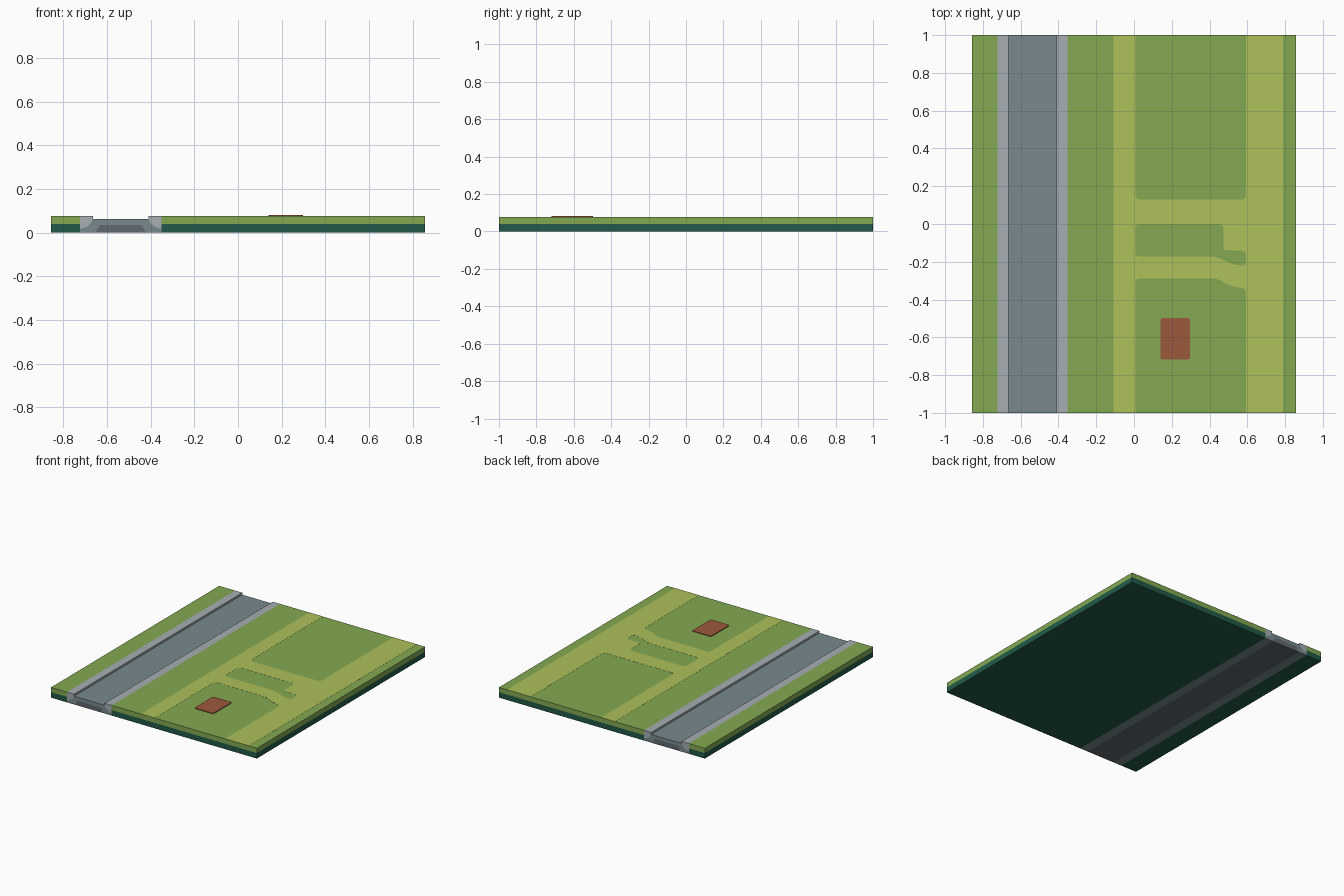
import bpy, bmesh
from mathutils import Vector

if "Cube" in bpy.data.objects:
    bpy.data.objects.remove(bpy.data.objects["Cube"])

TOP, MID = 0.077, 0.041
CX = -0.5375            # road centre line
IN, OUT = 0.127, 0.186  # kerb inner and outer offset


def mat(name, rgb):
    lin = [((c / 255 + 0.055) / 1.055) ** 2.4 for c in rgb]
    m = bpy.data.materials.new(name)
    m.diffuse_color = (*lin, 1)
    m.use_nodes = True
    m.node_tree.nodes["Principled BSDF"].inputs["Base Color"].default_value = m.diffuse_color
    return m


GRASS = mat("grass_green", (131, 169, 81))
PATH = mat("path_yellow_green", (173, 193, 90))
EARTH = mat("dark_green", (34, 90, 72))
ROAD = mat("road_grey", (120, 138, 142))
KERB = mat("kerb_light_grey", (166, 174, 178))
CORE = mat("core_dark_grey", (96, 104, 112))
BROWN = mat("brick_brown", (156, 88, 60))


def add(name, me, m):
    o = bpy.data.objects.new(name, me)
    me.materials.clear()
    me.materials.append(m)
    bpy.context.collection.objects.link(o)
    return o


def prism(name, pts, vec, m):
    """Extrude a closed polygon along a vector."""
    bm = bmesh.new()
    f = bm.faces.new([bm.verts.new(p) for p in pts])
    r = bmesh.ops.extrude_face_region(bm, geom=[f], use_keep_orig=True)
    bmesh.ops.translate(bm, vec=vec, verts=[g for g in r["geom"] if isinstance(g, bmesh.types.BMVert)])
    bmesh.ops.recalc_face_normals(bm, faces=bm.faces)
    me = bpy.data.meshes.new(name)
    bm.to_mesh(me)
    bm.free()
    return add(name, me, m)


def along(name, prof, m):
    """Profile in x,z running the full length in y."""
    return prism(name, [(x, -1, z) for x, z in prof], (0, 2, 0), m)


def box_strip(name, x0, x1, z0, z1, m):
    return along(name, [(x0, z0), (x1, z0), (x1, z1), (x0, z1)], m)


def rounded(pts, n=4):
    """Points (x, y, r) to an outline with rounded corners."""
    out = []
    for i, (x, y, r) in enumerate(pts):
        p = Vector((x, y))
        if r == 0:
            out.append(p)
            continue
        a = p + (Vector(pts[i - 1][:2]) - p).normalized() * r
        b = p + (Vector(pts[(i + 1) % len(pts)][:2]) - p).normalized() * r
        for k in range(n + 1):
            t = k / n
            out.append(a * (1 - t) ** 2 + p * 2 * t * (1 - t) + b * t * t)
    return out


def flat_plate(name, outlines, z0, z1, m):
    """Filled outline, further outlines are holes."""
    cu = bpy.data.curves.new(name, "CURVE")
    cu.dimensions, cu.fill_mode = "2D", "BOTH"
    cu.extrude = (z1 - z0) / 2
    for pts in outlines:
        s = cu.splines.new("POLY")
        s.points.add(len(pts) - 1)
        for sp, p in zip(s.points, pts):
            sp.co = (p[0], p[1], 0, 1)
        s.use_cyclic_u = True
    tmp = bpy.data.objects.new("tmp", cu)
    bpy.context.collection.objects.link(tmp)
    dg = bpy.context.evaluated_depsgraph_get()
    me = bpy.data.meshes.new_from_object(tmp.evaluated_get(dg))
    bpy.data.objects.remove(tmp)
    o = add(name, me, m)
    bm = bmesh.new()
    bm.from_mesh(me)
    bmesh.ops.remove_doubles(bm, verts=bm.verts, dist=1e-6)
    bmesh.ops.translate(bm, vec=(0, 0, (z0 + z1) / 2), verts=bm.verts)
    bmesh.ops.recalc_face_normals(bm, faces=bm.faces)
    for f in bm.faces:
        f.material_index = 0
    bm.to_mesh(me)
    bm.free()
    return o


# Ground layers on both sides of the road
for side, x0, x1 in (("left", -0.857, CX - OUT), ("right", CX + OUT, 0.857)):
    box_strip("earth_" + side, x0, x1, 0, MID, EARTH)
    box_strip("grass_" + side, x0, x1, MID, TOP, GRASS)

# Road bed with a notch for its core
half = [(0.117, 0), (OUT, 0), (OUT, 0.018), (0.158, 0.026), (0.138, 0.042), (IN, 0.062)]
right = [(0.095, 0.036)] + half
prof = [(CX + x, z) for x, z in right] + [(CX - x, z) for x, z in reversed(right)]
along("road_bed", prof, ROAD)
along("road_core", [(CX - 0.117, 0), (CX + 0.117, 0), (CX + 0.095, 0.036), (CX - 0.095, 0.036)], CORE)

# Kerbs
for side, s in (("left", -1), ("right", 1)):
    k = half[2:] + [(IN, TOP), (OUT, TOP)]
    along("kerb_" + side, [(CX + s * x, z) for x, z in k], KERB)

# Footpaths: one flush sheet with two notches and an island hole
R = 0.025
outer = rounded([
    (-0.108, -1, 0), (0.007, -1, 0), (0.007, -0.288, R), (0.44, -0.288, 0.03),
    (0.515, -0.332, 0.04), (0.593, -0.342, R), (0.593, -1, 0), (0.79, -1, 0),
    (0.79, 1, 0), (0.593, 1, 0), (0.593, 0.13, R), (0.007, 0.13, R),
    (0.007, 1, 0), (-0.108, 1, 0)])
island = rounded([
    (0.007, 0, R), (0.473, 0, R), (0.473, -0.14, 0.018), (0.593, -0.14, 0.03),
    (0.593, -0.224, R), (0.52, -0.213, 0.03), (0.435, -0.172, 0.03), (0.007, -0.172, R)])
flat_plate("footpaths", [outer, island], TOP - 0.002, TOP + 0.0008, PATH)

# Brown foundation pad
pad = rounded([(0.14, -0.718, 0.012), (0.297, -0.718, 0.012), (0.297, -0.497, 0.012), (0.14, -0.497, 0.012)])
flat_plate("foundation_pad", [pad], TOP - 0.002, TOP + 0.005, BROWN)
